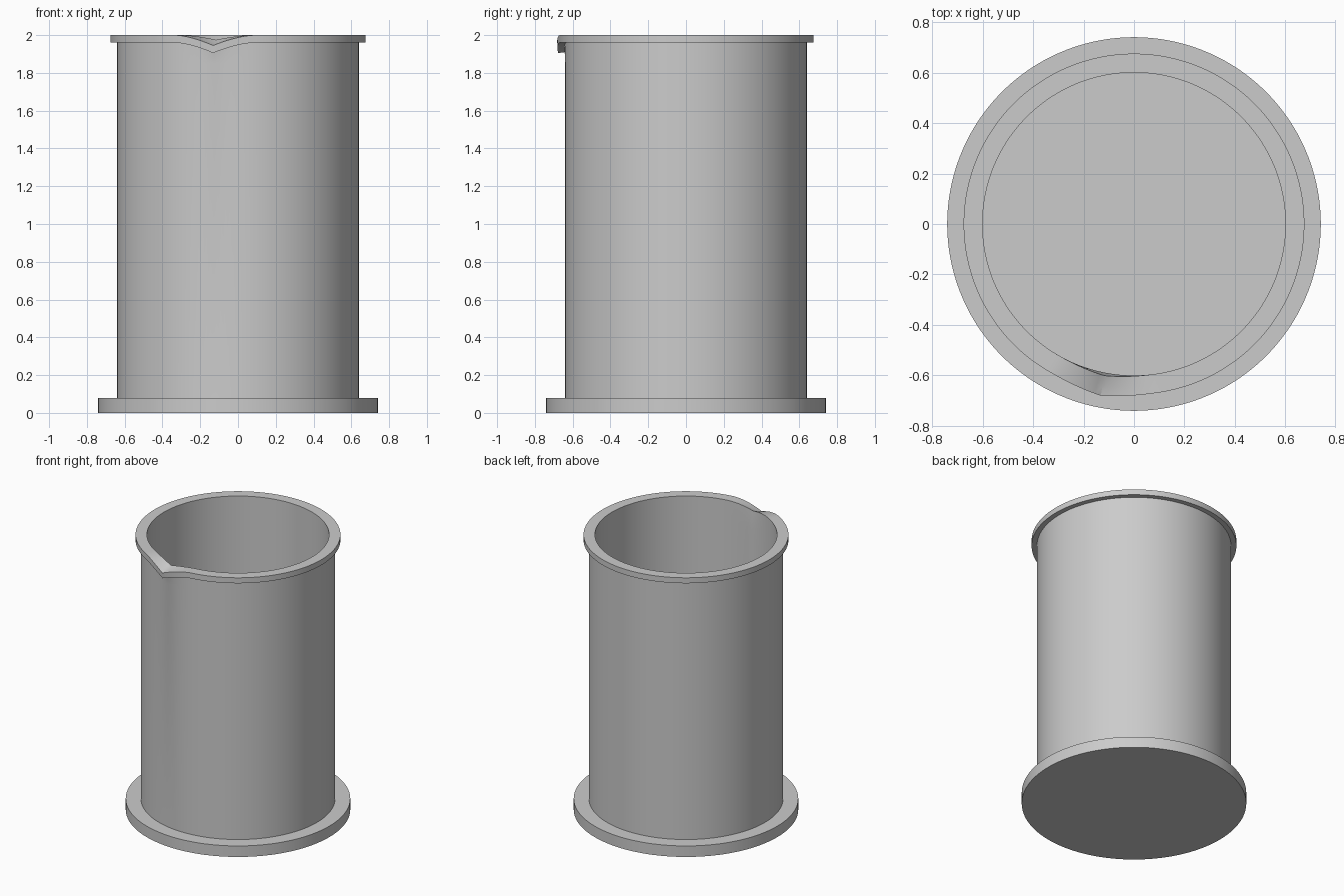
import bpy, bmesh, math

if "Cube" in bpy.data.objects:
    bpy.data.objects.remove(bpy.data.objects["Cube"])

SEG = 180
SPOUT = math.atan2(-0.67, -0.13)   # direction of the pouring lip


def lathe(name, profile, shape=None):
    """Spin (radius, z) points around z; radius 0 becomes a single pole vertex."""
    bm = bmesh.new()
    rings = []
    for k, (r, z) in enumerate(profile):
        if r == 0:
            rings.append([bm.verts.new((0, 0, z))] * SEG)
            continue
        ring = []
        for i in range(SEG):
            d = 2 * math.pi * i / SEG
            rr, zz = shape(k, r, z, d) if shape else (r, z)
            a = SPOUT + d
            ring.append(bm.verts.new((rr * math.cos(a), rr * math.sin(a), zz)))
        rings.append(ring)
    for a, b in zip(rings, rings[1:]):
        for i in range(SEG):
            j = (i + 1) % SEG
            bm.faces.new(list(dict.fromkeys((a[i], a[j], b[j], b[i]))))
    bmesh.ops.recalc_face_normals(bm, faces=bm.faces)
    me = bpy.data.meshes.new(name)
    bm.to_mesh(me)
    bm.free()
    ob = bpy.data.objects.new(name, me)
    bpy.context.collection.objects.link(ob)
    bpy.context.view_layer.objects.active = ob
    ob.select_set(True)
    bpy.ops.object.shade_smooth_by_angle(angle=math.radians(35))
    ob.select_set(False)


# Glass wall with rolled rim; last two values are spout drop and outward push
wall = [
    (0.64, 0.08, 0, 0),
    (0.64, 1.85, 0, 0),
    (0.64, 1.96, 0.05, 0.012),
    (0.675, 1.96, 0.055, 0.015),
    (0.675, 2.0, 0.055, 0.018),
    (0.64, 2.0, 0.045, 0.015),
    (0.60, 2.0, 0.025, 0.012),
    (0.60, 1.85, 0, 0),
    (0.60, 0.08, 0, 0),
]


def spout(k, r, z, d):
    arc = min(d, 2 * math.pi - d) * 0.67
    f = max(0, 1 - arc / 0.22) ** 1.7
    return r + wall[k][3] * f, z - wall[k][2] * f


lathe("beaker_wall", [(r, z) for r, z, _, _ in wall], spout)

# Foot disc, also the floor inside
lathe("foot_disc", [(0, 0), (0.74, 0), (0.74, 0.08), (0, 0.08)])
